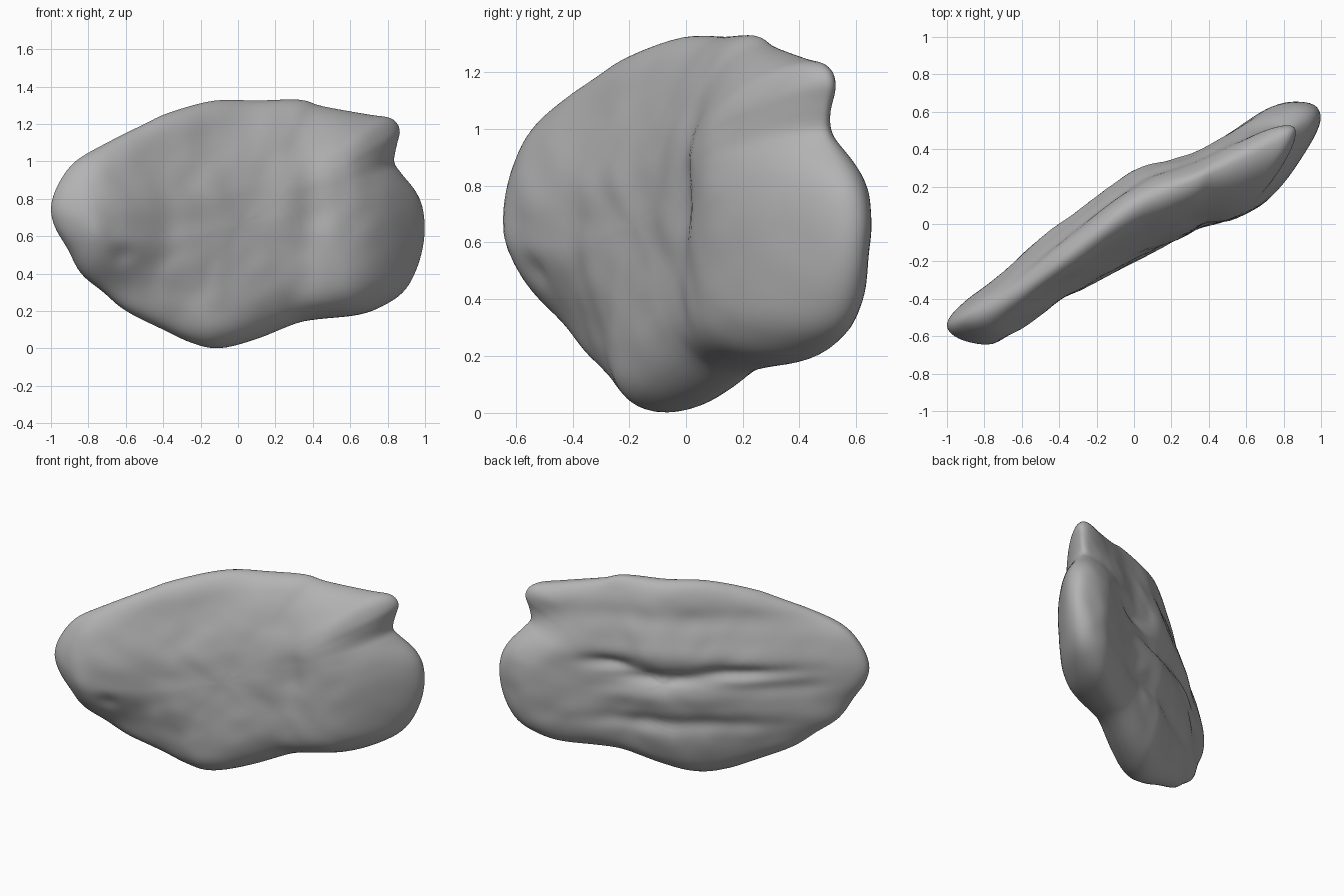
import bpy, bmesh, math
from mathutils import Vector, noise

cube = bpy.data.objects.get("Cube")
if cube:
    bpy.data.objects.remove(cube, do_unlink=True)

# Outline of the slab in x and z, clockwise from the left tip
OUTLINE = [(-1, .76), (-.96, .88), (-.87, 1), (-.7, 1.1), (-.5, 1.2), (-.37, 1.26), (-.13, 1.325),
           (.1, 1.325), (.33, 1.33), (.45, 1.295), (.7, 1.25), (.82, 1.23), (.865, 1.17), (.85, 1.09),
           (.835, 1), (.87, .94), (.95, .84), (.99, .74), (.997, .6), (.965, .45), (.9, .32),
           (.8, .24), (.65, .18), (.42, .155), (.3, .13), (.1, .05), (-.1, 0), (-.25, .03),
           (-.4, .1), (-.6, .2), (-.72, .3), (-.84, .4), (-.91, .53), (-.98, .65)]
# Middle line and depths of the two faces, as (x, y) stations
MIDDLE = [(-1, -.54), (-.75, -.44), (0, .045), (.8, .455), (1, .57)]
FRONT = [(-1, .15), (-.77, .23), (-.45, .21), (0, .23), (.32, .235), (.43, .275), (.65, .33), (.83, .27), (1, .18)]
BACK = [(-1, .13), (-.63, .18), (-.5, .22), (0, .22), (.32, .155), (.54, .185), (.75, .235), (1, .2)]
# Bumps and hollows: x, z, width, height, amount outwards
FRONT_RELIEF = [(.4, .72, .07, .2, -.03), (.27, .72, .07, .2, .015), (-.38, .6, .07, .15, -.018),
                (-.62, .5, .05, .05, -.025), (-.75, .6, .06, .08, .015), (.8, 1, .2, .06, -.01)]
BACK_RELIEF = [(-.1, 1.1, .6, .07, -.025), (-.1, .87, .5, .07, .02), (.3, .79, .15, .04, -.04),
               (0, .71, .2, .045, -.06), (-.4, .76, .25, .04, -.045), (.05, .58, .3, .06, .02),
               (-.05, .4, .4, .05, -.04), (-.6, .65, .2, .05, -.02), (.78, 1.03, .22, .14, -.1)]
CENTRE = Vector((0, .66))
RINGS = 32
STEPS = 5


def smooth(t):
    t = max(0, min(1, t))
    return t * t * (3 - 2 * t)


def linear(table, x):
    for (xa, ya), (xb, yb) in zip(table, table[1:]):
        if x <= xb:
            return ya + (yb - ya) * (x - xa) / (xb - xa)
    return yb + (yb - ya) * (x - xb) / (xb - xa)


def sample(table, x):
    """Stations joined by lines, with the corners averaged away."""
    return sum(linear(table, x + k * .03) for k in range(-2, 3)) / 5


def closed_spline(points):
    """Catmull-Rom curve through the outline."""
    pts = [Vector(p) for p in points]
    n = len(pts)
    result = []
    for i in range(n):
        a, b, c, d = (pts[(i + k - 1) % n] for k in range(4))
        for s in range(STEPS):
            t = s / STEPS
            result.append(b + t / 2 * (c - a + t * (2 * a - 5 * b + 4 * c - d + t * (3 * (b - c) + d - a))))
    return result


def middle(x, z):
    """Middle sheet of the slab, leaning back towards the top."""
    lean = math.exp(-(x / .4) ** 2) * (z - .66)
    low_left = smooth((-x - .05) / .6) * smooth((.6 - z) / .3)
    return sample(MIDDLE, x) + .07 * lean + .04 * low_left


def surface(p, r, side):
    """Point on the front (-1) or back (1) face at outline fraction r."""
    x, z = p
    table, relief = (FRONT, FRONT_RELIEF) if side < 0 else (BACK, BACK_RELIEF)
    upper = smooth((z - .7 - .17 * smooth((x + .3) / .5)) / .45)
    lower_left = smooth(-x / .5) * smooth((.6 - z) / .35)
    depth = sample(table, x) * (1 - .35 * upper - .33 * lower_left)
    for bx, bz, w, h, amount in relief:
        depth += amount * math.exp(-((x - bx) / w) ** 2 - ((z - bz) / h) ** 2)
    stretched = Vector((x * 4, side * 4, z * 3.5))
    depth += .012 * noise.noise(stretched) + .008 * noise.noise(stretched * 2.3)
    return (x, middle(x, z) + side * depth * math.sqrt(max(0, 1 - r ** 5.5)), z)


# Stone slab: rings running from each face centre out to a shared rim
bm = bmesh.new()
rim = closed_spline(OUTLINE)
count = len(rim)
rim_verts = [bm.verts.new(surface(p, 1, 1)) for p in rim]
for side in (-1, 1):
    inner = [bm.verts.new(surface(CENTRE, 0, side))] * count
    for k in range(1, RINGS + 1):
        r = math.sin(k / RINGS * math.pi / 2)
        if k == RINGS:
            outer = rim_verts
        else:
            outer = [bm.verts.new(surface(CENTRE.lerp(p, r), r, side)) for p in rim]
        for i in range(count):
            j = (i + 1) % count
            corners = [inner[i], outer[i], outer[j]]
            if k > 1:
                corners.append(inner[j])
            bm.faces.new(corners)
        inner = outer
bmesh.ops.recalc_face_normals(bm, faces=bm.faces)
for face in bm.faces:
    face.smooth = True
mesh = bpy.data.meshes.new("stone_slab")
bm.to_mesh(mesh)
bm.free()
slab = bpy.data.objects.new("stone_slab", mesh)
bpy.context.collection.objects.link(slab)

# Soften the pinched creases
relax = slab.modifiers.new("relax", 'SMOOTH')
relax.factor = .5
relax.iterations = 3

# Plain grey stone
grey = bpy.data.materials.new("stone_grey")
grey.use_nodes = True
colour = (.45, .45, .45, 1)
grey.diffuse_color = colour
grey.node_tree.nodes["Principled BSDF"].inputs["Base Color"].default_value = colour
mesh.materials.append(grey)
